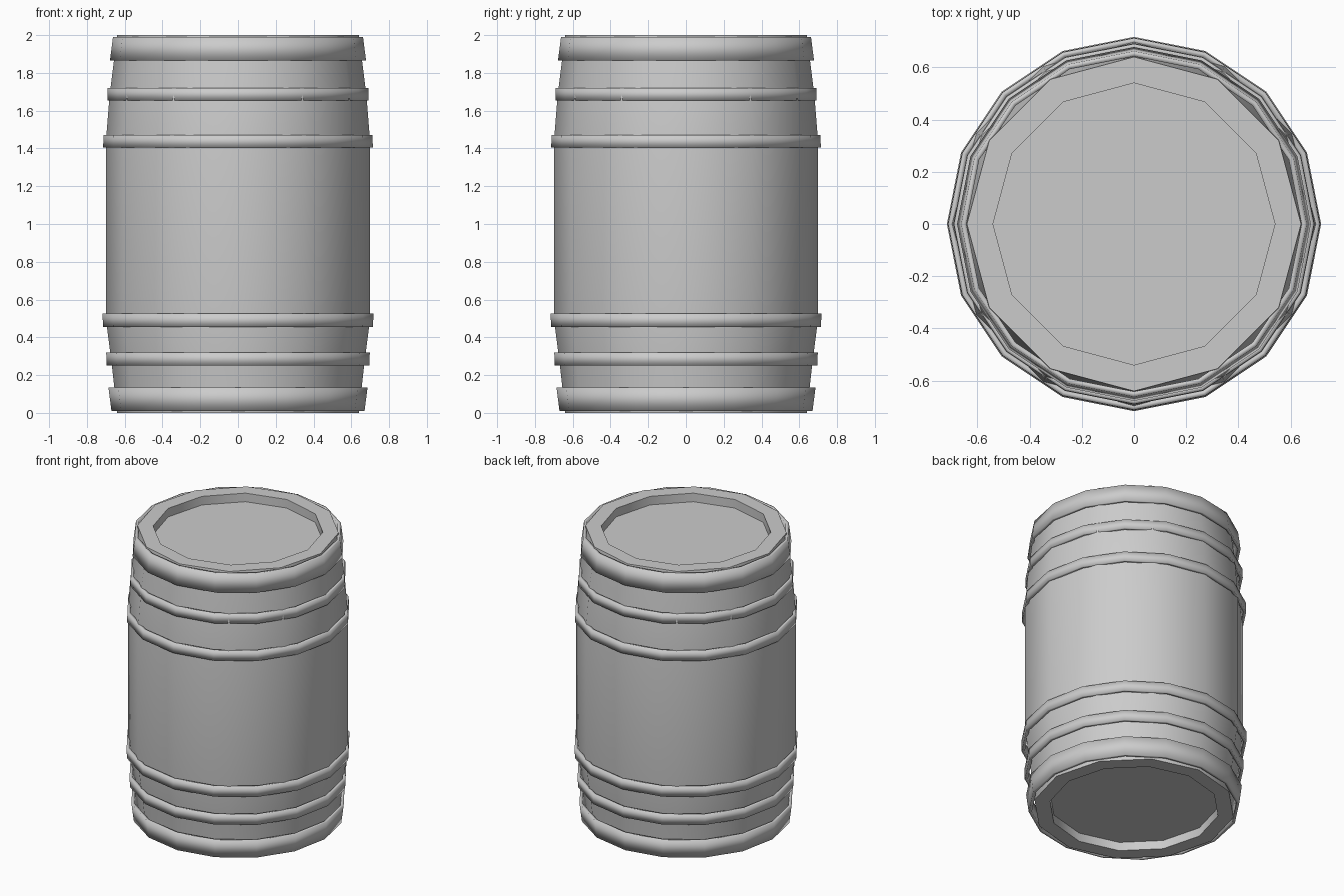
import bpy, bmesh, math

if "Cube" in bpy.data.objects:
    bpy.data.objects.remove(bpy.data.objects["Cube"])


def lathe(name, profile, sides, closed=False, smooth=None):
    """Spin (radius, z) points around z; cap the ends, or close the profile into a ring."""
    bm = bmesh.new()
    rows = [[bm.verts.new((r * math.cos(2 * math.pi * i / sides),
                           r * math.sin(2 * math.pi * i / sides), z))
             for i in range(sides)] for r, z in profile]
    pairs = list(zip(rows, rows[1:]))
    if closed:
        pairs.append((rows[-1], rows[0]))
    else:
        bm.faces.new(rows[0])
        bm.faces.new(rows[-1])
    for a, b in pairs:
        for i in range(sides):
            j = (i + 1) % sides
            bm.faces.new((a[i], a[j], b[j], b[i]))
    bmesh.ops.recalc_face_normals(bm, faces=bm.faces)
    mesh = bpy.data.meshes.new(name)
    bm.to_mesh(mesh)
    bm.free()
    ob = bpy.data.objects.new(name, mesh)
    bpy.context.collection.objects.link(ob)
    bpy.ops.object.select_all(action='DESELECT')
    ob.select_set(True)
    bpy.context.view_layer.objects.active = ob
    if smooth:
        bpy.ops.object.shade_smooth_by_angle(angle=math.radians(smooth))
    else:
        bpy.ops.object.shade_smooth()
    return ob


# Twelve-sided staved body with recessed lids at both ends
lathe("barrel_body", [(0.54, 0.06), (0.54, 0), (0.64, 0), (0.67, 0.27), (0.70, 0.5),
                      (0.70, 1.43), (0.68, 1.68), (0.64, 2), (0.54, 2), (0.54, 1.94)],
      12, smooth=40)

# Sixteen-sided hoops: bottom z, bottom radius, top z, top radius
hoops = {
    "bottom_rim_hoop": (0.01, 0.67, 0.135, 0.686),
    "lower_hoop": (0.25, 0.695, 0.32, 0.698),
    "lower_belly_hoop": (0.455, 0.715, 0.525, 0.717),
    "upper_belly_hoop": (1.405, 0.714, 1.472, 0.712),
    "upper_hoop": (1.655, 0.692, 1.72, 0.69),
    "top_rim_hoop": (1.865, 0.678, 1.99, 0.662),
}
t = 0.02
for name, (z0, r0, z1, r1) in hoops.items():
    lathe(name, [(r0, z0), (r1, z1), (r1 - t, z1), (r0 - t, z0)], 16, closed=True)
